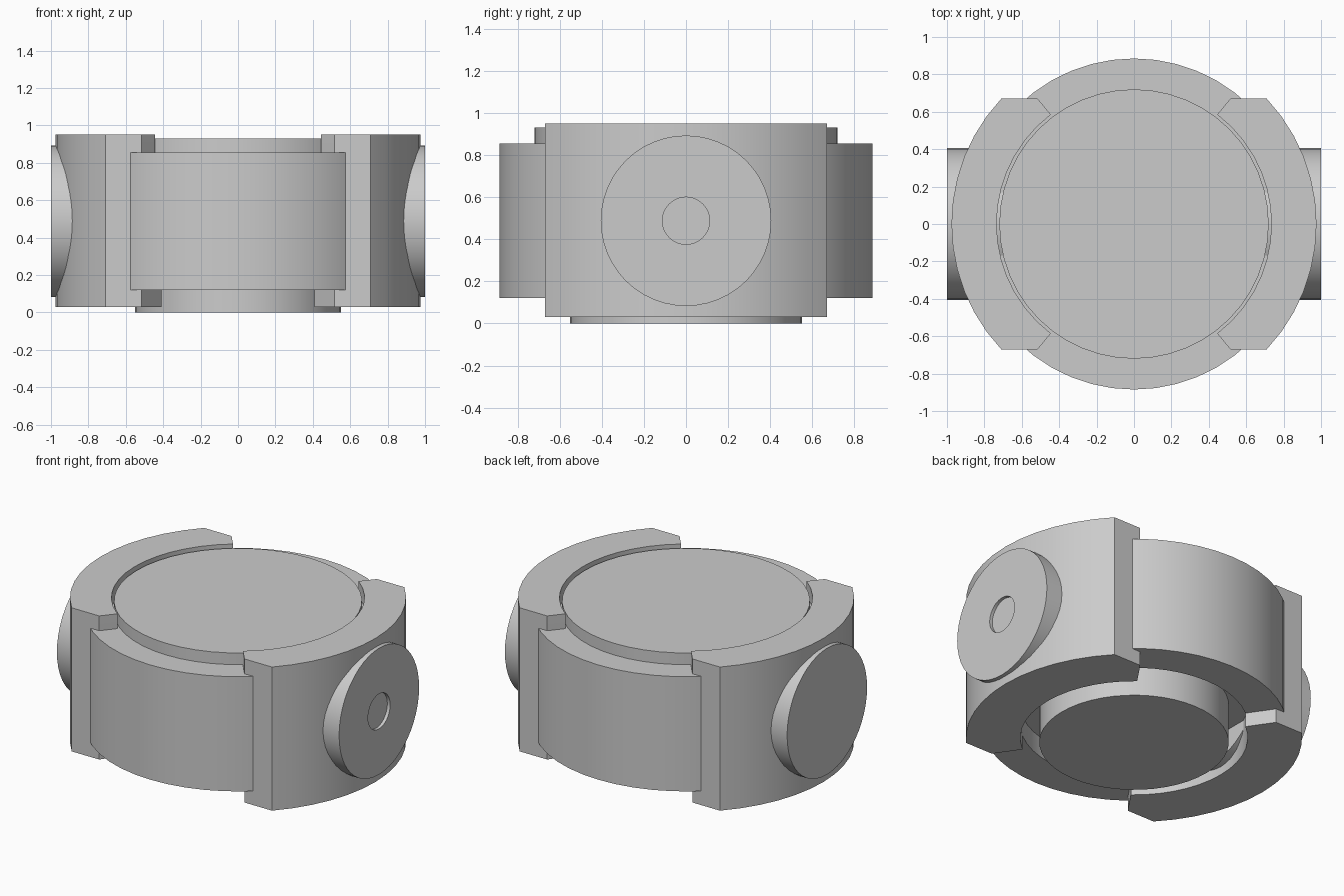
import bpy, bmesh, math
from mathutils import Matrix, Vector

cube = bpy.data.objects.get("Cube")
if cube:
    bpy.data.objects.remove(cube, do_unlink=True)

grey = bpy.data.materials.new("plain grey")
grey.use_nodes = True
colour = (0.6, 0.6, 0.6, 1)
grey.diffuse_color = colour
grey.node_tree.nodes["Principled BSDF"].inputs["Base Color"].default_value = colour


def finish(name, bm):
    bmesh.ops.recalc_face_normals(bm, faces=bm.faces)
    mesh = bpy.data.meshes.new(name)
    bm.to_mesh(mesh)
    bm.free()
    mesh.materials.append(grey)
    obj = bpy.data.objects.new(name, mesh)
    bpy.context.collection.objects.link(obj)
    bpy.ops.object.select_all(action="DESELECT")
    obj.select_set(True)
    bpy.context.view_layer.objects.active = obj
    bpy.ops.object.shade_smooth_by_angle(angle=math.radians(25))
    return obj


def lathe(name, profile, steps=48, matrix=Matrix()):
    """Revolve (radius, height) points about z, then place the solid."""
    bm = bmesh.new()
    verts = [bm.verts.new((r, 0, z)) for r, z in profile]
    edges = [bm.edges.new(pair) for pair in zip(verts, verts[1:])]
    bmesh.ops.spin(bm, geom=verts + edges, cent=(0, 0, 0), axis=(0, 0, 1),
                   angle=math.tau, steps=steps, use_duplicate=False)
    bmesh.ops.remove_doubles(bm, verts=bm.verts, dist=0.0005)
    bmesh.ops.transform(bm, matrix=matrix, verts=bm.verts)
    return finish(name, bm)


def arc(radius, y_end, steps):
    """Points on a circle from -y_end to +y_end on the +x side."""
    end = math.asin(y_end / radius)
    return [(radius * math.cos(a), radius * math.sin(a))
            for a in (end * (2 * i / steps - 1) for i in range(steps + 1))]


def bracket_outline(inner_radius, inner_y):
    return (arc(0.976, 0.67, 12) + [(0.515, 0.67)]
            + arc(inner_radius, inner_y, 14)[::-1] + [(0.515, -0.67)])


def bracket(name, side):
    """Clamp jaw: narrow lip above the body, wider lip below it."""
    upper = bracket_outline(0.735, 0.585)
    lower = bracket_outline(0.66, 0.517)
    bm = bmesh.new()
    layers = [[bm.verts.new((side * x, y, z)) for x, y in outline]
              for outline, z in ((lower, 0.03), (lower, 0.3), (upper, 0.8), (upper, 0.95))]
    count = len(upper)
    for a, b in zip(layers, layers[1:]):
        for i in range(count):
            j = (i + 1) % count
            bm.faces.new((a[i], a[j], b[j], b[i]))
    bm.faces.new(layers[0])
    bm.faces.new(layers[-1])
    return finish(name, bm)


# Round body with raised top disc and a recessed groove around the foot disc
lathe("round_body", [(0, 0.93), (0.72, 0.93), (0.72, 0.855), (0.885, 0.855),
                     (0.885, 0.12), (0.66, 0.12), (0.66, 0.25), (0.55, 0.25),
                     (0.55, 0), (0, 0)])

# Side brackets and their round hubs; only the left hub has a centre hole
hub_rim = [(0.405, 1), (0.405, 0.6), (0, 0.6)]
hub_faces = {"left": [(0, 0.98), (0.112, 0.98), (0.112, 1)], "right": [(0, 1)]}
for label, side in (("left", 1), ("right", -1)):
    bracket(label + "_bracket", side)
    place = Matrix.Translation(Vector((0, 0, 0.488))) @ Matrix.Rotation(side * math.pi / 2, 4, "Y")
    lathe(label + "_hub", hub_faces[label] + hub_rim, 48, place)
